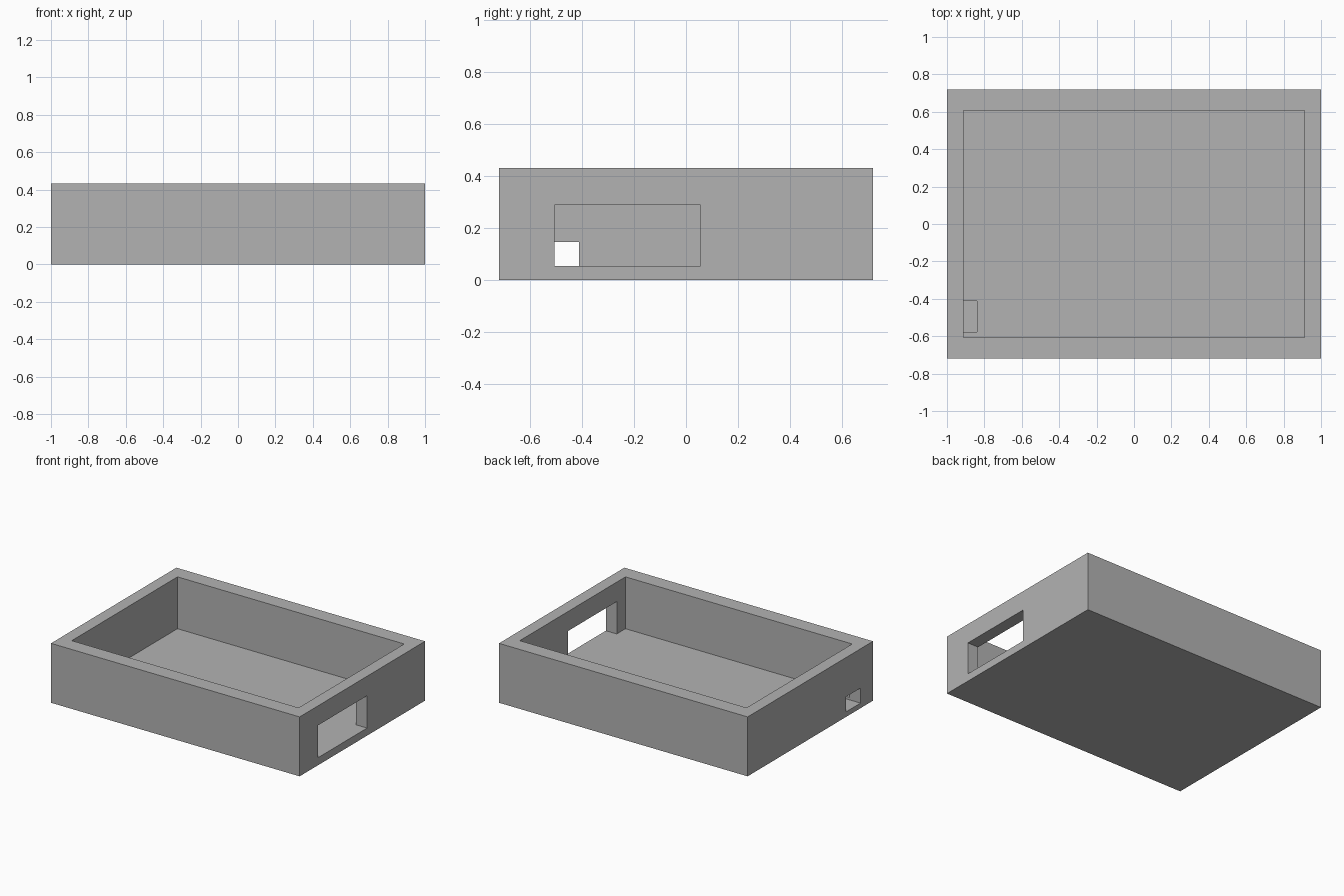
import bpy

cube = bpy.data.objects.get("Cube")
if cube:
    bpy.data.objects.remove(cube, do_unlink=True)

# Plain grey for the whole part
grey = bpy.data.materials.new("plain grey")
grey.use_nodes = True
colour = (0.45, 0.45, 0.45, 1)
grey.diffuse_color = colour
grey.node_tree.nodes["Principled BSDF"].inputs["Base Color"].default_value = colour


def box(name, low, high):
    """Add a box between two opposite corners."""
    centre = [(a + b) / 2 for a, b in zip(low, high)]
    bpy.ops.mesh.primitive_cube_add(size=1, location=centre)
    obj = bpy.context.object
    obj.name = name
    obj.scale = [b - a for a, b in zip(low, high)]
    bpy.ops.object.transform_apply(location=True, rotation=False, scale=True)
    obj.data.materials.append(grey)
    return obj


def cut(target, cutter):
    """Subtract a box from the target and discard it."""
    mod = target.modifiers.new(cutter.name, "BOOLEAN")
    mod.operation = "DIFFERENCE"
    mod.solver = "EXACT"
    mod.object = cutter
    bpy.context.view_layer.objects.active = target
    bpy.ops.object.modifier_apply(modifier=mod.name)
    bpy.data.objects.remove(cutter, do_unlink=True)


FLOOR = 0.055

# Open tray with thick walls
tray = box("open_tray", (-1, -0.72, 0), (1, 0.72, 0.432))
cut(tray, box("cavity", (-0.912, -0.607, FLOOR), (0.912, 0.607, 0.6)))

# Wide window on the left wall, level with the floor
cut(tray, box("wide_window", (0.85, -0.507, FLOOR), (1.1, 0.055, 0.29)))

# Small port on the right wall, notched slightly into the floor
cut(tray, box("small_port", (-1.1, -0.577, 0.037), (-0.84, -0.412, 0.146)))
